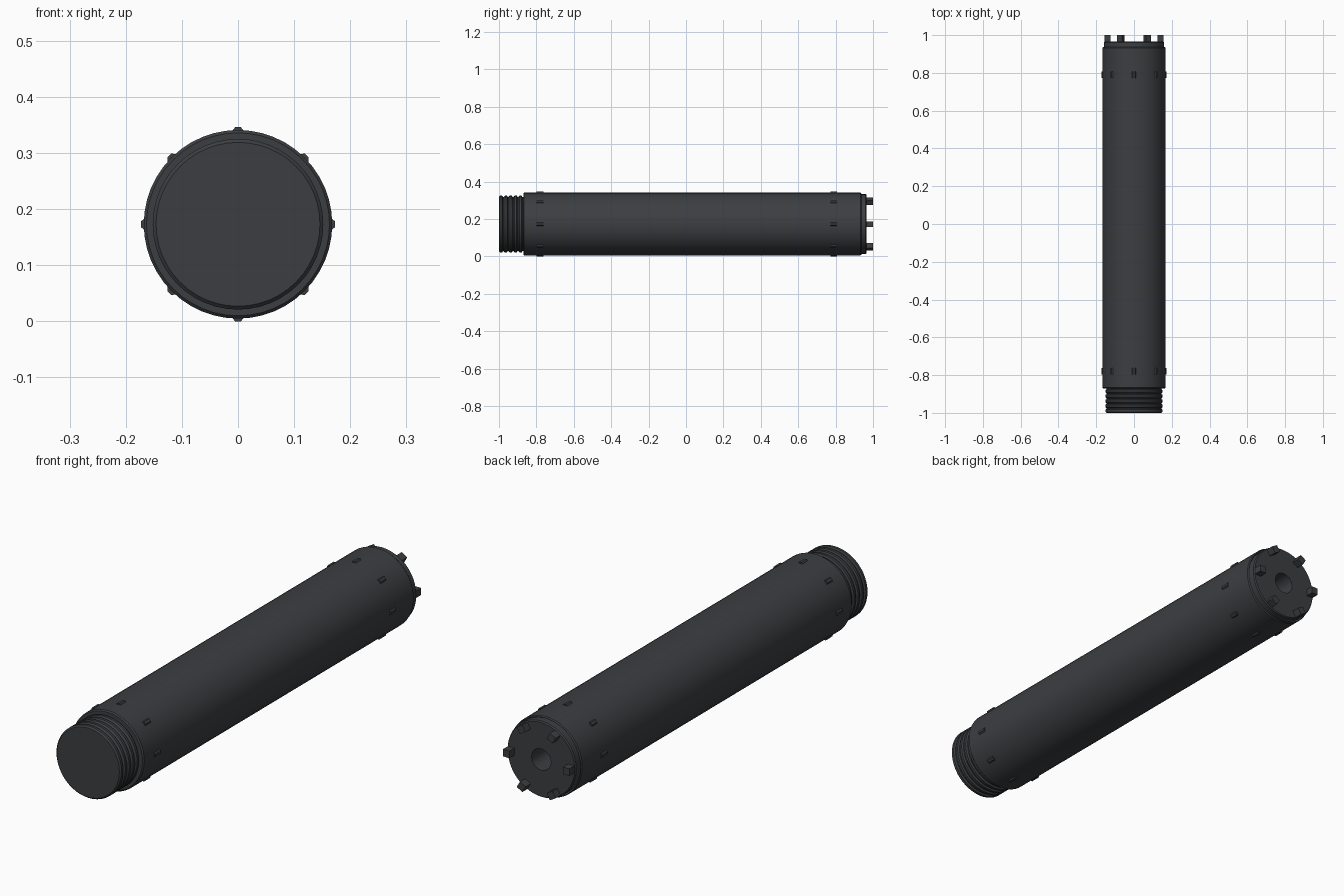
import bpy, bmesh
from math import pi, cos, sin, radians
from mathutils import Matrix, Vector

if "Cube" in bpy.data.objects:
    bpy.data.objects.remove(bpy.data.objects["Cube"])

ZC = 0.173  # height of the long axis
SIDES = 48

dark = bpy.data.materials.new("dark_metal")
dark.diffuse_color = (0.045, 0.048, 0.053, 1)
dark.use_nodes = True
dark.node_tree.nodes["Principled BSDF"].inputs["Base Color"].default_value = dark.diffuse_color


def finish(name, bm, smooth=False):
    bmesh.ops.recalc_face_normals(bm, faces=bm.faces)
    me = bpy.data.meshes.new(name)
    bm.to_mesh(me)
    bm.free()
    me.materials.append(dark)
    ob = bpy.data.objects.new(name, me)
    bpy.context.collection.objects.link(ob)
    if smooth:
        bpy.ops.object.select_all(action='DESELECT')
        bpy.context.view_layer.objects.active = ob
        ob.select_set(True)
        bpy.ops.object.shade_smooth_by_angle(angle=radians(30))
    return ob


def lathe(name, profile):
    """Revolve (y, radius) points around the long axis; radius 0 closes an end."""
    bm = bmesh.new()
    rings = []
    for y, r in profile:
        n = SIDES if r > 0 else 1
        rings.append([bm.verts.new((r * sin(2 * pi * i / SIDES), y,
                                    ZC + r * cos(2 * pi * i / SIDES))) for i in range(n)])
    for a, b in zip(rings, rings[1:]):
        for i in range(SIDES):
            j = (i + 1) % SIDES
            quad = [a[i % len(a)], a[j % len(a)], b[j % len(b)], b[i % len(b)]]
            bm.faces.new(list(dict.fromkeys(quad)))
    return finish(name, bm, True)


def block(bm, angle, radius, y, size, taper=1.0):
    """Box at an angle around the axis; size = (width, length, height), tapered outward."""
    ret = bmesh.ops.create_cube(bm, size=1)
    turn = Matrix.Translation((0, y, ZC)) @ Matrix.Rotation(angle, 4, 'Y')
    for v in ret["verts"]:
        t = taper if v.co.z > 0 else 1
        v.co = turn @ Vector((v.co.x * size[0] * t, v.co.y * size[1],
                              v.co.z * size[2] + radius))


# main tube with chamfered rims
lathe("main_tube", [(-0.87, 0), (-0.87, 0.163), (-0.865, 0.168),
                    (0.932, 0.168), (0.937, 0.164), (0.937, 0)])

# threaded front end
pitch, start = 0.026, -0.998
thread = [(-1.0, 0), (-1.0, 0.146)]
for k in range(5):
    y = start + k * pitch
    thread += [(y + 0.004, 0.152), (y + 0.015, 0.152), (y + 0.019, 0.145), (y + 0.023, 0.145)]
lathe("threaded_end", thread + [(-0.868, 0.145), (-0.868, 0)])

# end cap with central bore
lathe("end_cap", [(0.93, 0.160), (0.961, 0.160), (0.966, 0.156), (0.966, 0.045),
                  (0.86, 0.045), (0.86, 0)])
# tube end is pierced so the bore stays open
tube = bpy.data.objects["main_tube"]
bm = bmesh.new()
bm.from_mesh(tube.data)
tip = [v for v in bm.verts if v.co.y > 0.936 and abs(v.co.x) < 1e-4 and abs(v.co.z - ZC) < 1e-4]
bmesh.ops.delete(bm, geom=tip, context='VERTS')
bm.to_mesh(tube.data)
bm.free()

# six prongs on the end cap
bm = bmesh.new()
for i in range(6):
    block(bm, pi / 2 + i * pi / 3, 0.14, 0.982, (0.03, 0.036, 0.03))
finish("cap_prongs", bm)

# two rings of small raised studs
bm = bmesh.new()
for y in (-0.78, 0.79):
    for i in range(8):
        block(bm, i * pi / 4, 0.168, y, (0.026, 0.036, 0.010), 0.4)
finish("grip_studs", bm)
